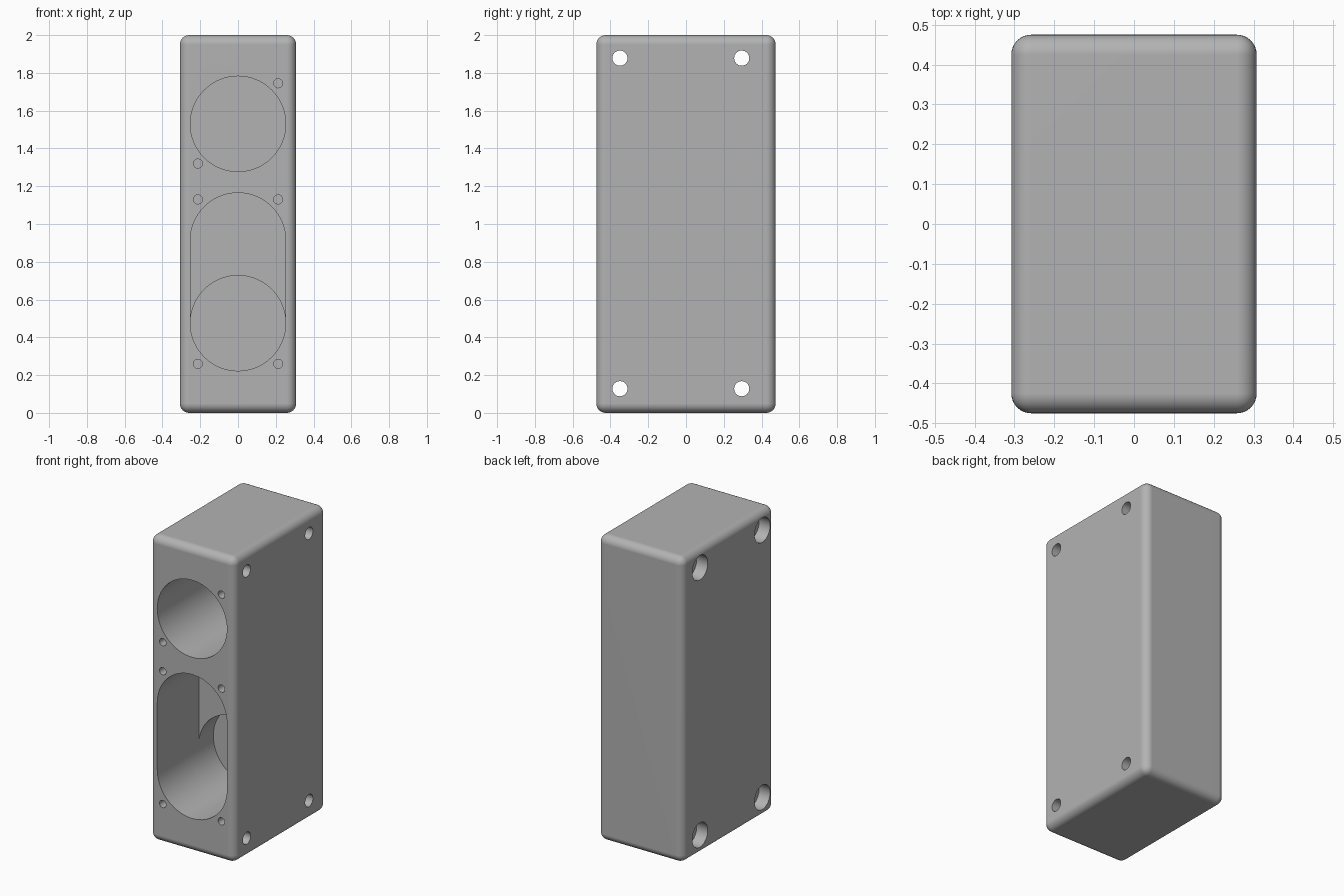
import bpy, bmesh, math
from mathutils import Matrix

default_cube = bpy.data.objects.get("Cube")
if default_cube:
    bpy.data.objects.remove(default_cube, do_unlink=True)

WIDTH, DEPTH, HEIGHT, FILLET = 0.616, 0.95, 2.0, 0.05
FRONT, RIGHT = -DEPTH / 2, -WIDTH / 2
BORE_R, BORE_DEPTH, SLOT_DEPTH = 0.2525, 0.58, 0.43
UPPER_Z, LOWER_Z, SLOT_TOP_Z = 1.53, 0.475, 0.9125
OVER = 0.1  # how far cutters reach outside the surface

grey = bpy.data.materials.new("plain grey")
grey.use_nodes = True
colour = (0.45, 0.45, 0.45, 1)
grey.diffuse_color = colour
grey.node_tree.nodes["Principled BSDF"].inputs["Base Color"].default_value = colour


def make_object(name, bm):
    bmesh.ops.recalc_face_normals(bm, faces=bm.faces)
    mesh = bpy.data.meshes.new(name)
    bm.to_mesh(mesh)
    bm.free()
    mesh.materials.append(grey)
    obj = bpy.data.objects.new(name, mesh)
    bpy.context.collection.objects.link(obj)
    return obj


def arc(cx, cz, r, start, end, n):
    angles = [start + (end - start) * i / n for i in range(n + 1)]
    return [(cx + r * math.cos(a), cz + r * math.sin(a)) for a in angles]


def circle(cx, cz, r, n=48):
    return arc(cx, cz, r, 0, math.tau, n)[:-1]


def extrude_outline(name, outline, start, end, sideways=False):
    """Prism along y, or along x when sideways (outline is then y, z)."""
    bm = bmesh.new()
    place = (lambda a, b: (start, a, b)) if sideways else (lambda a, b: (a, start, b))
    face = bm.faces.new([bm.verts.new(place(a, b)) for a, b in outline])
    moved = bmesh.ops.extrude_face_region(bm, geom=[face])["geom"]
    shift = (end - start, 0, 0) if sideways else (0, end - start, 0)
    bmesh.ops.translate(bm, vec=shift,
                        verts=[v for v in moved if isinstance(v, bmesh.types.BMVert)])
    return make_object(name, bm)


# Rounded enclosure block
bm = bmesh.new()
bmesh.ops.create_cube(bm, size=1, matrix=Matrix.Translation((0, 0, HEIGHT / 2))
                      @ Matrix.Diagonal((WIDTH, DEPTH, HEIGHT, 1)))
bmesh.ops.bevel(bm, geom=bm.edges[:], offset=FILLET, segments=8,
                profile=0.5, affect='EDGES')
body = make_object("enclosure_body", bm)

# Round bores and the long slot in the front
slot = (arc(0, SLOT_TOP_Z, BORE_R, 0, math.pi, 32)
        + arc(0, LOWER_Z, BORE_R, math.pi, math.tau, 32))
cutters = [
    extrude_outline("upper_bore_cutter", circle(0, UPPER_Z, BORE_R, 64),
                    FRONT - OVER, FRONT + BORE_DEPTH),
    extrude_outline("slot_cutter", slot, FRONT - OVER, FRONT + SLOT_DEPTH),
    extrude_outline("lower_bore_cutter", circle(0, LOWER_Z, BORE_R, 64),
                    FRONT + SLOT_DEPTH - OVER, FRONT + BORE_DEPTH),
]

# Small screw holes around the openings
X = 0.2125
for x, z in [(X, 1.745), (-X, 1.32), (X, 1.13), (-X, 1.13), (X, 0.26), (-X, 0.26)]:
    cutters.append(extrude_outline("screw_cutter", circle(x, z, 0.024, 24),
                                   FRONT - OVER, FRONT + 0.25))

# Mounting holes through the sides, counterbored on the right
for y in (-0.35, 0.295):
    for z in (0.128, 1.878):
        cutters.append(extrude_outline("mount_cutter", circle(y, z, 0.04, 32),
                                       RIGHT - OVER, -RIGHT + OVER, True))
        cutters.append(extrude_outline("counterbore_cutter", circle(y, z, 0.08),
                                       RIGHT - OVER, RIGHT + 0.08, True))

# Cut everything, then discard the cutters
bpy.ops.object.select_all(action='DESELECT')
bpy.context.view_layer.objects.active = body
body.select_set(True)
for cutter in cutters:
    cutter.hide_render = True
    mod = body.modifiers.new("cut", 'BOOLEAN')
    mod.operation, mod.solver, mod.object = 'DIFFERENCE', 'EXACT', cutter
    bpy.ops.object.modifier_apply(modifier=mod.name)
    bpy.data.objects.remove(cutter, do_unlink=True)

# Smooth fillets and bores with flat walls
bpy.ops.object.shade_smooth_by_angle(angle=math.radians(30))
weighted = body.modifiers.new("flat_walls", 'WEIGHTED_NORMAL')
weighted.keep_sharp = True
